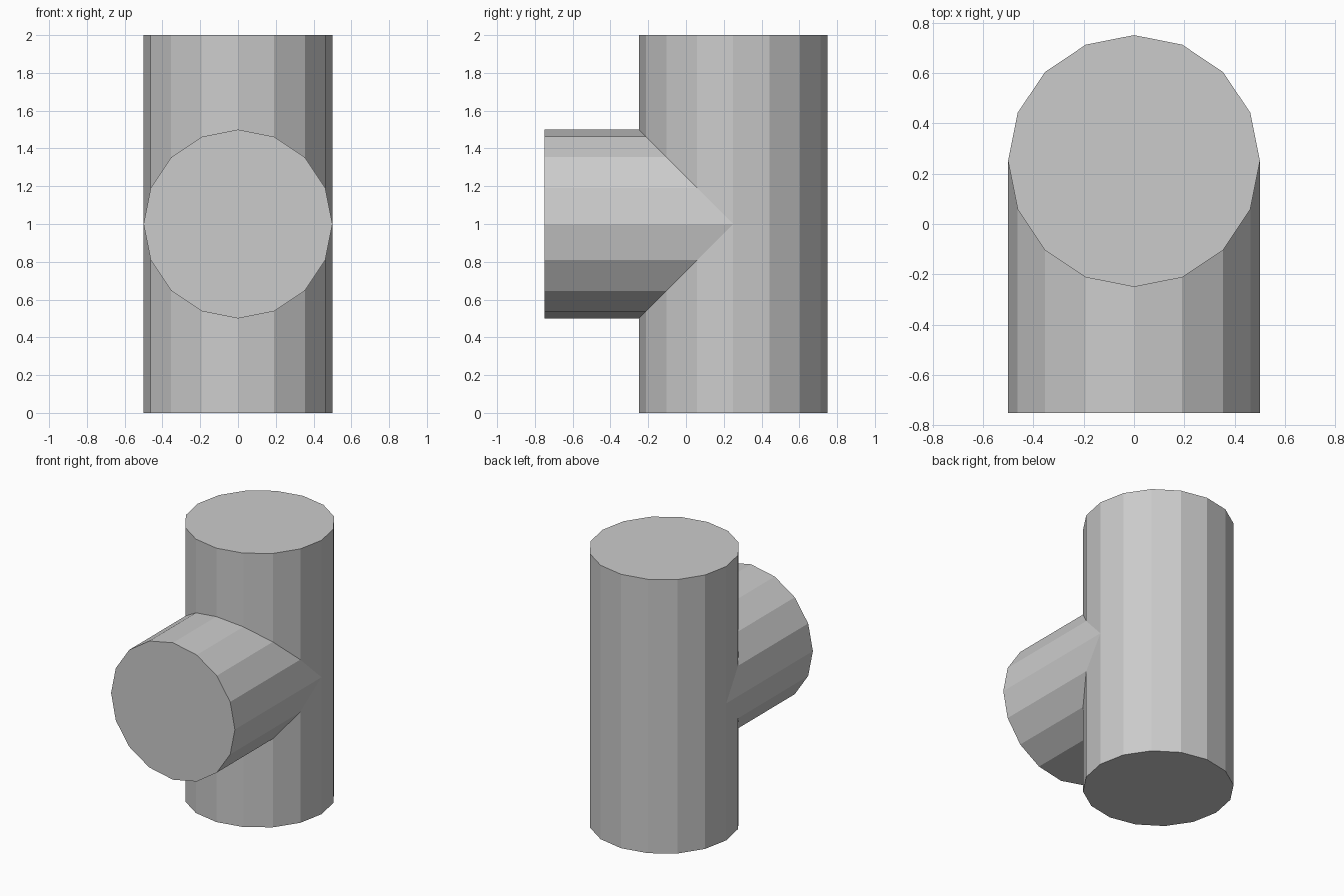
import bpy, bmesh
from math import cos, sin, pi

if "Cube" in bpy.data.objects:
    bpy.data.objects.remove(bpy.data.objects["Cube"])

N, R = 16, 0.5             # sides and radius of both pipes
AXIS_Y, AXIS_Z = 0.25, 1.0  # upright axis in y, branch axis in z
HEIGHT, BRANCH_END = 2.0, -0.75

bm = bmesh.new()
ring = [(R * cos(2 * pi * i / N), R * sin(2 * pi * i / N)) for i in range(N)]


def bridge(a, b):
    for i in range(N):
        j = (i + 1) % N
        bm.faces.new((a[i], a[j], b[j], b[i]))


# Mitred seam where the branch meets the upright
seam = [bm.verts.new((x, AXIS_Y - abs(d), AXIS_Z + d)) for x, d in ring]

# Upright pipe: middle rings follow the seam at the front, level at the back
base = [bm.verts.new((x, AXIS_Y + d, 0)) for x, d in ring]
top = [bm.verts.new((x, AXIS_Y + d, HEIGHT)) for x, d in ring]
back = {i: bm.verts.new((ring[i][0], AXIS_Y + ring[i][1], AXIS_Z))
        for i in range(1, N // 2)}
lower = [back.get(i, seam[i]) for i in range(N)]
upper = [back.get(i, seam[-i % N]) for i in range(N)]
bridge(base, lower)
bridge(upper, top)
bm.faces.new(base)
bm.faces.new(top)

# Branch pipe with its flat front cap
cap = [bm.verts.new((x, BRANCH_END, AXIS_Z + d)) for x, d in ring]
bridge(cap, seam)
bm.faces.new(cap)

# Merge the coplanar back panels and tidy normals
bmesh.ops.dissolve_limit(bm, angle_limit=0.01, verts=bm.verts, edges=bm.edges)
bmesh.ops.recalc_face_normals(bm, faces=bm.faces)

mesh = bpy.data.meshes.new("pipe_tee")
bm.to_mesh(mesh)
bm.free()
bpy.context.collection.objects.link(bpy.data.objects.new("pipe_tee", mesh))
